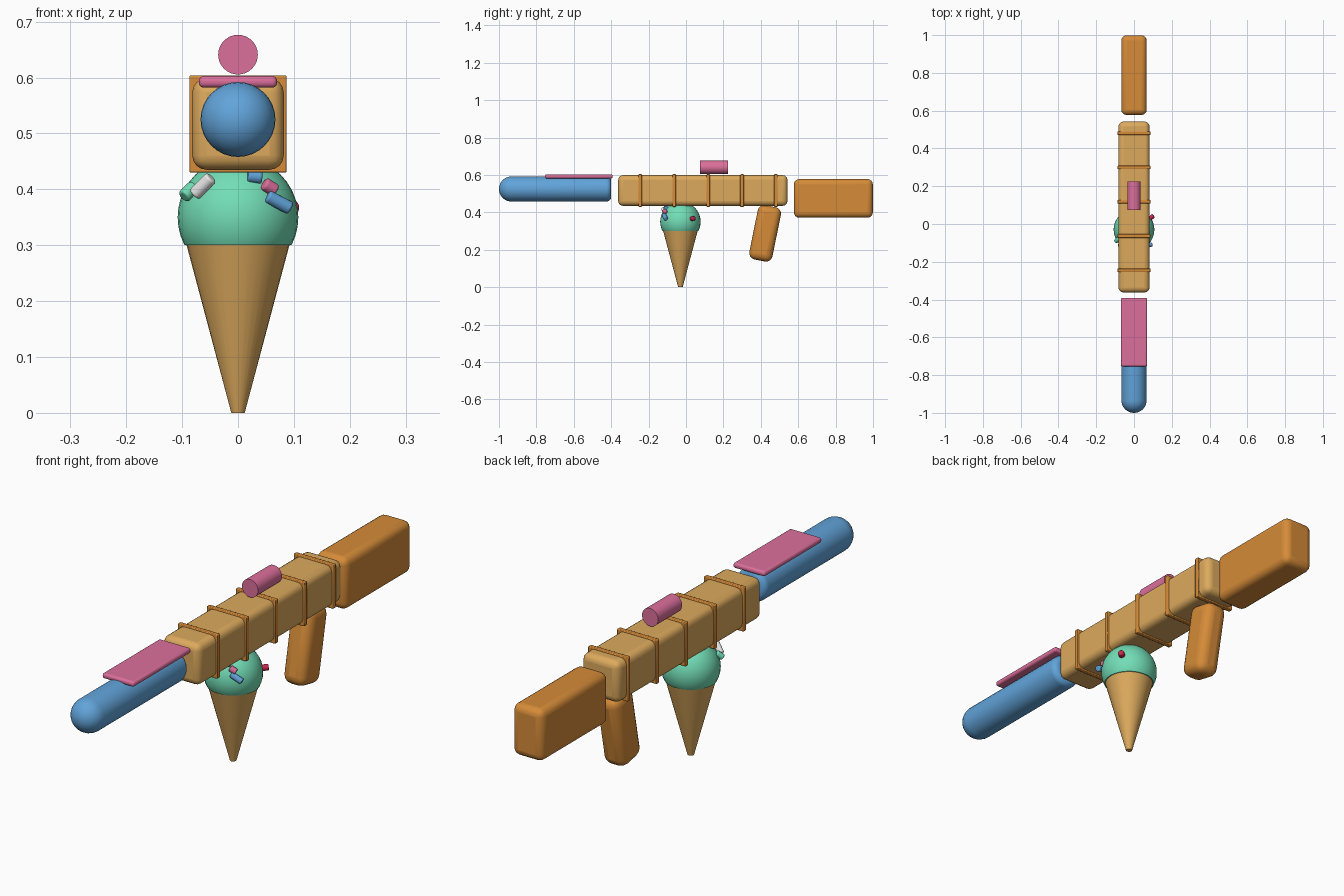
import bpy, bmesh, math
from mathutils import Vector, Matrix

cube = bpy.data.objects.get("Cube")
if cube:
    bpy.data.objects.remove(cube, do_unlink=True)


def material(name, rgb):
    m = bpy.data.materials.new(name)
    m.use_nodes = True
    col = (*rgb, 1)
    m.diffuse_color = col
    m.node_tree.nodes["Principled BSDF"].inputs["Base Color"].default_value = col
    return m


WAFFLE = material("waffle tan", (0.72, 0.40, 0.11))
BISCUIT = material("biscuit brown", (0.67, 0.26, 0.04))
PINK = material("candy pink", (0.72, 0.16, 0.33))
BLUE = material("ice blue", (0.12, 0.37, 0.70))
MINT = material("mint green", (0.17, 0.73, 0.47))
RED = material("cherry red", (0.58, 0.02, 0.07))
WHITE = material("sugar white", (0.80, 0.80, 0.80))


def finish(bm, name, mat, bevel=0, segments=4, angle=35):
    mesh = bpy.data.meshes.new(name)
    bm.to_mesh(mesh)
    bm.free()
    mesh.materials.append(mat)
    ob = bpy.data.objects.new(name, mesh)
    bpy.context.collection.objects.link(ob)
    if bevel:
        mod = ob.modifiers.new("Rounding", "BEVEL")
        mod.width, mod.segments = bevel, segments
        mod.limit_method = "ANGLE"
        mod.angle_limit = math.radians(40)
    bpy.ops.object.select_all(action="DESELECT")
    ob.select_set(True)
    bpy.context.view_layer.objects.active = ob
    bpy.ops.object.shade_smooth_by_angle(angle=math.radians(angle))
    return ob


def box(name, mat, centre, size, bevel=0, tilt=0, segments=4):
    bm = bmesh.new()
    bmesh.ops.create_cube(bm, size=1)
    bmesh.ops.scale(bm, vec=size, verts=bm.verts)
    ob = finish(bm, name, mat, bevel, segments)
    ob.location = centre
    ob.rotation_euler.x = tilt
    return ob


def rod(name, mat, centre, axis, length, radius, top=None, bevel=0, sides=32):
    bm = bmesh.new()
    bmesh.ops.create_cone(bm, cap_ends=True, segments=sides, radius1=radius,
                          radius2=radius if top is None else top, depth=length)
    ob = finish(bm, name, mat, bevel, 3)
    ob.location = centre
    ob.rotation_euler = Vector(axis).to_track_quat("Z", "Y").to_euler()
    return ob


def lathe(name, mat, profile, sides=32):
    """Spin (radius, y) points around the y axis."""
    bm = bmesh.new()
    verts = [bm.verts.new((r, y, 0)) for r, y in profile]
    edges = [bm.edges.new(p) for p in zip(verts, verts[1:])]
    bmesh.ops.spin(bm, geom=verts + edges, axis=(0, 1, 0), cent=(0, 0, 0),
                   angle=math.tau, steps=sides)
    bmesh.ops.remove_doubles(bm, verts=bm.verts, dist=0.0001)
    bmesh.ops.recalc_face_normals(bm, faces=bm.faces)
    return finish(bm, name, mat)


# Wafer body with five bands
box("body", WAFFLE, (0, 0.09, 0.517), (0.164, 0.905, 0.164), 0.026)
for i in range(5):
    box(f"body_band_{i + 1}", BISCUIT, (0, -0.245 + 0.1815 * i, 0.517),
        (0.174, 0.019, 0.174), 0.003, segments=2)

# Rounded barrel: domed muzzle and softly rounded back end
R, S = 0.067, 0.025
quarter = [math.pi / 2 * i / 8 for i in range(9)]
dome = [(R * math.sin(a), -1 + R - R * math.cos(a)) for a in quarter]
back = [(R - S + S * math.cos(a), -0.4 - S + S * math.sin(a)) for a in quarter]
barrel = lathe("barrel", BLUE, dome + back + [(0, -0.4)])
barrel.location.z = 0.525

# Icing plate and sight
box("barrel_plate", PINK, (0, -0.573, 0.5925), (0.14, 0.362, 0.021), 0.009)
rod("sight", PINK, (0, 0.15, 0.641), (0, 1, 0), 0.15, 0.0355)

# Stock and tilted grip
box("stock", BISCUIT, (0, 0.788, 0.475), (0.134, 0.422, 0.206), 0.028)
box("grip", BISCUIT, (0, 0.423, 0.288), (0.1, 0.126, 0.296), 0.035, tilt=-0.2)

# Cone and scoop
rod("cone", WAFFLE, (0, -0.03, 0.15), (0, 0, 1), 0.3, 0.012, top=0.092)
bm = bmesh.new()
bmesh.ops.create_uvsphere(bm, u_segments=32, v_segments=20, radius=0.108)
cut = bmesh.ops.bisect_plane(bm, geom=bm.verts[:] + bm.edges[:] + bm.faces[:],
                             plane_co=(0, 0, -0.05), plane_no=(0, 0, -1),
                             clear_outer=True)
rim = [g for g in cut["geom_cut"] if isinstance(g, bmesh.types.BMEdge)]
bmesh.ops.contextual_create(bm, geom=rim)
scoop = finish(bm, "scoop", MINT)
scoop.location = (0, -0.03, 0.35)

# Sprinkles on the scoop: colour, centre, direction, length
sprinkles = [
    (WHITE, (-0.063, -0.115, 0.406), (0.7, -0.3, 0.7), 0.045),
    (MINT, (-0.088, -0.085, 0.396), (0.6, 0.5, 0.6), 0.03),
    (BLUE, (0.073, -0.113, 0.377), (0.85, 0.2, -0.45), 0.048),
    (PINK, (0.057, -0.112, 0.404), (0.8, 0.3, -0.5), 0.026),
    (BLUE, (0.03, -0.108, 0.423), (1, 0.1, -0.1), 0.026),
    (RED, (0.092, 0.035, 0.367), (0.8, 0.6, 0.1), 0.03),
]
for i, (mat, centre, axis, length) in enumerate(sprinkles):
    rod(f"sprinkle_{i + 1}", mat, centre, axis, length, 0.012, bevel=0.004, sides=16)
